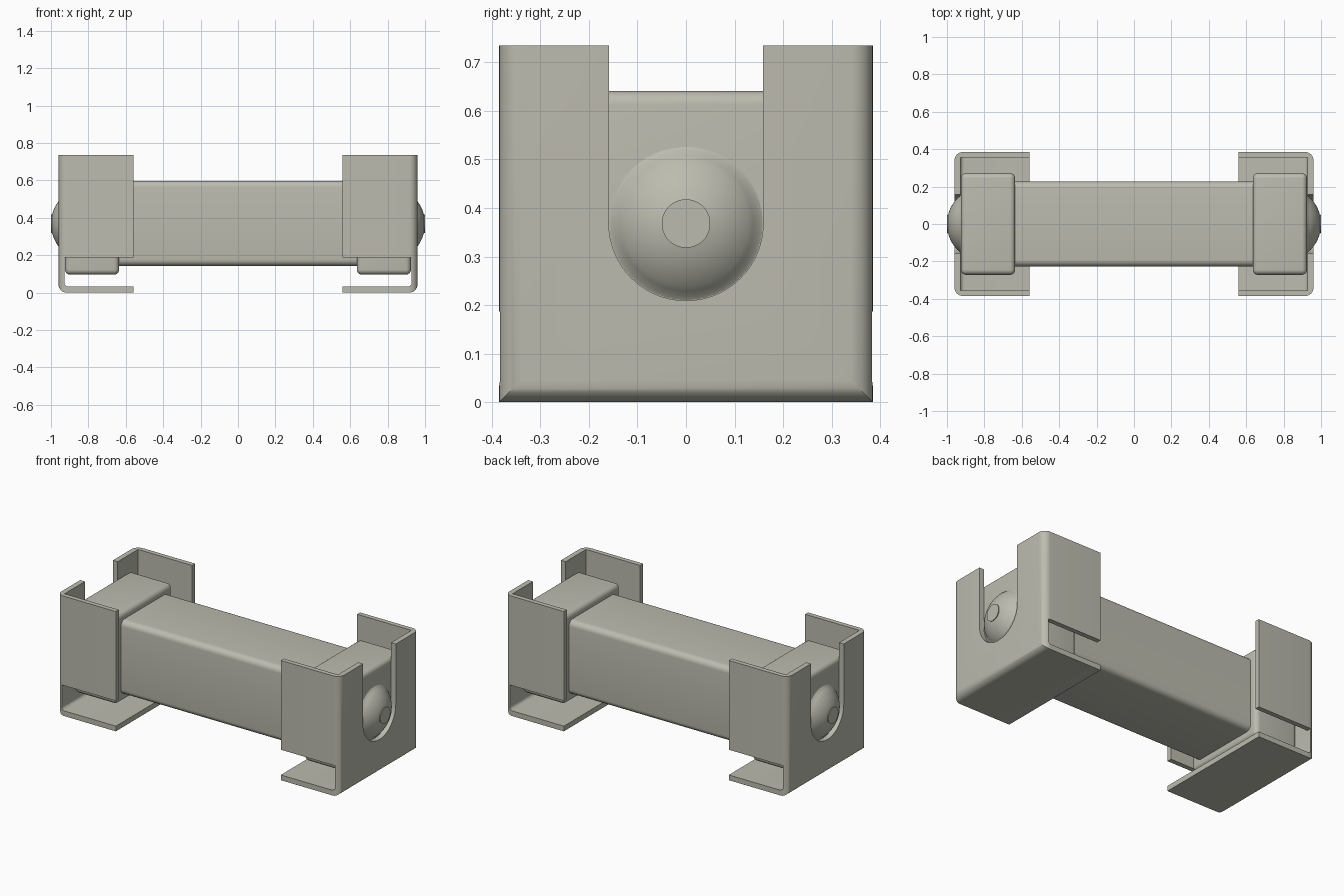
import bpy, bmesh, math
from mathutils import Matrix, Vector

cube = bpy.data.objects.get("Cube")
if cube:
    bpy.data.objects.remove(cube, do_unlink=True)

mat = bpy.data.materials.new("warm grey")
mat.use_nodes = True
COLOUR = (0.50, 0.50, 0.43, 1)
mat.diffuse_color = COLOUR
mat.node_tree.nodes["Principled BSDF"].inputs["Base Color"].default_value = COLOUR

MID_Z = 0.368


def make_object(name, bm):
    bmesh.ops.recalc_face_normals(bm, faces=bm.faces)
    mesh = bpy.data.meshes.new(name)
    bm.to_mesh(mesh)
    bm.free()
    mesh.materials.append(mat)
    obj = bpy.data.objects.new(name, mesh)
    bpy.context.collection.objects.link(obj)
    return obj


def select(obj):
    bpy.ops.object.select_all(action='DESELECT')
    obj.select_set(True)
    bpy.context.view_layer.objects.active = obj


def smooth(obj):
    select(obj)
    bpy.ops.object.shade_smooth_by_angle(angle=math.radians(35))


def box(name, lo, hi, bevel=0, edge_test=lambda e: True):
    """Box between two corners, with chosen edges rounded."""
    bm = bmesh.new()
    bmesh.ops.create_cube(bm, size=1)
    for v in bm.verts:
        v.co = Vector([lo[i] if v.co[i] < 0 else hi[i] for i in range(3)])
    if bevel:
        edges = [e for e in bm.edges if edge_test(e)]
        bmesh.ops.bevel(bm, geom=edges, offset=bevel, segments=6,
                        profile=0.5, affect='EDGES')
    return make_object(name, bm)


def prism(name, points, axis, start, end):
    """Extrude a 2D outline along one axis; outline uses the other two in order."""
    bm = bmesh.new()
    verts = []
    for a, b in points:
        co = [a, b]
        co.insert(axis, start)
        verts.append(bm.verts.new(co))
    face = bm.faces.new(verts)
    out = bmesh.ops.extrude_face_region(bm, geom=[face])
    shift = [0, 0, 0]
    shift[axis] = end - start
    bmesh.ops.translate(bm, vec=shift,
                        verts=[g for g in out["geom"] if isinstance(g, bmesh.types.BMVert)])
    return make_object(name, bm)


def arc(cx, cy, r, a0, a1, n):
    steps = [math.radians(a0 + (a1 - a0) * i / n) for i in range(n + 1)]
    return [(cx + r * math.cos(t), cy + r * math.sin(t)) for t in steps]


def combine(obj, tool, operation):
    mod = obj.modifiers.new("cut", 'BOOLEAN')
    mod.operation, mod.object, mod.solver = operation, tool, 'EXACT'
    select(obj)
    bpy.ops.object.modifier_apply(modifier=mod.name)
    bpy.data.objects.remove(tool, do_unlink=True)


def mirror_copy(obj, name):
    mesh = obj.data.copy()
    mesh.transform(Matrix.Diagonal((-1, 1, 1, 1)))
    mesh.flip_normals()
    copy = bpy.data.objects.new(name, mesh)
    bpy.context.collection.objects.link(copy)
    smooth(copy)


# Long central bar, rounded along its length
body = box("main_bar", (-0.65, -0.227, 0.142), (0.65, 0.227, 0.598), 0.035,
           lambda e: abs(e.verts[0].co.x - e.verts[1].co.x) > 0.1)
smooth(body)

# End cap block
cap = box("left_end_cap", (0.635, -0.272, 0.096), (0.925, 0.272, 0.641), 0.028)

# Domed button: small cove at the base, spherical crown, flat tip
R, flat = 0.2, 0.05
crown = [(0.8 + R * math.cos(t), R * math.sin(t)) for t in
         [math.radians(44 - 30 * i / 8) for i in range(9)]]
profile = [(0.91, 0.158), (0.925, 0.158), (0.930, 0.150)] + crown + [(1.0, flat)]
bm = bmesh.new()
rings = []
for x, r in profile:
    rings.append([bm.verts.new((x, y, z)) for y, z in arc(0, MID_Z, r, 0, 352.5, 47)])
for a, b in zip(rings, rings[1:]):
    for i in range(48):
        j = (i + 1) % 48
        bm.faces.new((a[i], a[j], b[j], b[i]))
bm.faces.new(rings[0])
bm.faces.new(rings[-1])
button = make_object("left_round_button", bm)

# Folded sheet bracket: outer shell with rounded folds
bend = 0.045
bracket = prism("left_bracket",
                [(0.5, -0.385)] + arc(0.96 - bend, -0.385 + bend, bend, -90, 0, 8)
                + arc(0.96 - bend, 0.385 - bend, bend, 0, 90, 8) + [(0.5, 0.385)],
                2, -0.1, 0.735)
fold = prism("fold_cutter", [(0.56, 0)] + arc(0.96 - bend, bend, bend, -90, 0, 8)
             + [(0.96, 1), (0.56, 1)], 1, -0.5, 0.5)
combine(bracket, fold, 'INTERSECT')

# Hollow interior plus the low openings through both sides
hollow = box("hollow_cutter", (0.4, -0.356, 0.1), (0.95, 0.356, 1.2))
combine(hollow, box("side_opening_cutter", (0.39, -0.6, -0.1), (0.951, 0.6, 0.187)), 'UNION')
inner = prism("inner_fold_cutter", [(0.45, 0.032)] + arc(0.908, 0.052, 0.02, -90, 0, 5)
              + [(0.928, 1), (0.45, 1)], 1, -0.5, 0.5)
combine(hollow, inner, 'INTERSECT')
combine(bracket, hollow, 'DIFFERENCE')

# U-shaped slot in the end plate
slot = prism("slot_cutter", arc(0, MID_Z, 0.159, 180, 360, 32) + [(0.159, 1), (-0.159, 1)],
             0, 0.85, 1.1)
combine(bracket, slot, 'DIFFERENCE')

# Smooth and mirror the end parts
for part in (cap, button, bracket):
    smooth(part)
    mirror_copy(part, part.name.replace("left", "right"))
